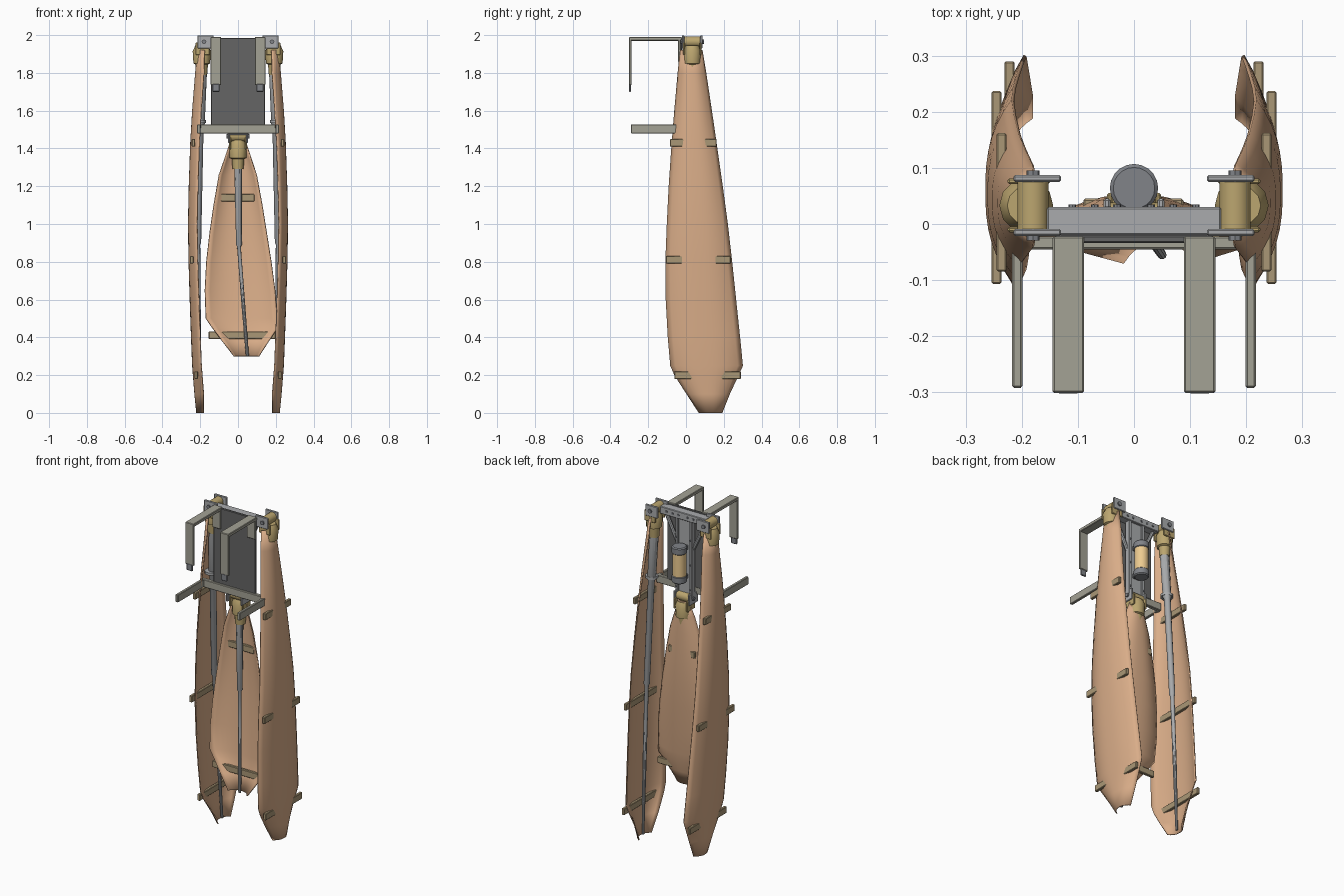
import bpy, bmesh, math
from mathutils import Vector

if "Cube" in bpy.data.objects:
    bpy.data.objects.remove(bpy.data.objects["Cube"])


def material(name, rgb):
    m = bpy.data.materials.new(name)
    m.diffuse_color = (*rgb, 1)
    m.use_nodes = True
    m.node_tree.nodes["Principled BSDF"].inputs["Base Color"].default_value = m.diffuse_color
    return m


COPPER = material("copper_shell", (0.70, 0.42, 0.25))
BRASS = material("brass", (0.50, 0.38, 0.16))
BATTEN = material("batten_brown", (0.40, 0.31, 0.18))
STRAP = material("strap_olive", (0.37, 0.36, 0.30))
DARK = material("dark_pad", (0.13, 0.13, 0.13))
STEEL = material("steel", (0.40, 0.41, 0.42))
GUN = material("dark_steel", (0.22, 0.23, 0.25))
AMBER = material("amber", (0.85, 0.60, 0.28))


def finish(name, bm, mat, smooth=True):
    bmesh.ops.recalc_face_normals(bm, faces=bm.faces)
    me = bpy.data.meshes.new(name)
    bm.to_mesh(me)
    bm.free()
    ob = bpy.data.objects.new(name, me)
    bpy.context.collection.objects.link(ob)
    me.materials.append(mat)
    if smooth:
        bpy.ops.object.select_all(action='DESELECT')
        bpy.context.view_layer.objects.active = ob
        ob.select_set(True)
        bpy.ops.object.shade_smooth_by_angle(angle=math.radians(35))
    return ob


def box(name, lo, hi, mat, bevel=0.003):
    """Box between two corners (in any order)."""
    bm = bmesh.new()
    bmesh.ops.create_cube(bm, size=1)
    for v in bm.verts:
        v.co = Vector([(a + b) / 2 + c * abs(b - a) for a, b, c in zip(lo, hi, v.co)])
    if bevel:
        bmesh.ops.bevel(bm, geom=bm.edges[:], offset=bevel, segments=1, affect='EDGES')
    return finish(name, bm, mat, False)


def stack(name, stations, mat, sides=12):
    """Capped tube through (x, y, z, radius) stations, rings lying flat."""
    bm = bmesh.new()
    rings = []
    for x, y, z, r in stations:
        rings.append([bm.verts.new((x + r * math.cos(2 * math.pi * i / sides),
                                    y + r * math.sin(2 * math.pi * i / sides), z))
                      for i in range(sides)])
    for a, b in zip(rings, rings[1:]):
        for i in range(sides):
            j = (i + 1) % sides
            bm.faces.new((a[i], a[j], b[j], b[i]))
    bm.faces.new(rings[0])
    bm.faces.new(rings[-1])
    return finish(name, bm, mat)


def rod(name, p, q, r, mat, sides=12):
    """Straight cylinder between two points."""
    p, q = Vector(p), Vector(q)
    bm = bmesh.new()
    bmesh.ops.create_cone(bm, cap_ends=True, segments=sides, radius1=r, radius2=r,
                          depth=(q - p).length)
    rot = (q - p).to_track_quat('Z', 'Y')
    for v in bm.verts:
        v.co = rot @ v.co + (p + q) / 2
    return finish(name, bm, mat)


def lerp_rows(rows, z):
    for a, b in zip(rows, rows[1:]):
        if a[0] >= z >= b[0]:
            t = (a[0] - z) / (a[0] - b[0])
            return [p + (q - p) * t for p, q in zip(a, b)]


def limb(name, P, rows, spar, bars, hinge, depth):
    """Folded wing or tail. Local axes: u across, w outward, z up."""
    # cupped sheet: rows are (z, u start, u end, crest w)
    bm = bmesh.new()
    cols, grid = 14, []
    for z, u0, u1, crest in rows:
        d = min(depth, (u1 - u0) * 0.3)
        grid.append([bm.verts.new(P(u0 + (u1 - u0) * i / cols,
                                    crest - d * abs(2 * i / cols - 1) ** 2.6, z))
                     for i in range(cols + 1)])
    for a, b in zip(grid, grid[1:]):
        for i in range(cols):
            bm.faces.new((a[i], a[i + 1], b[i + 1], b[i]))
    ob = finish(name + "_shell", bm, COPPER)
    mod = ob.modifiers.new("thickness", 'SOLIDIFY')
    mod.thickness, mod.offset = 0.006, 0

    # telescoping spar: (u, w, z, radius)
    stack(name + "_spar", [(*P(u, w, z), r) for u, w, z, r in spar], STEEL, 10)

    # crosswise battens with end clips poking past the sheet
    for k, (z, u0, u1) in enumerate(bars):
        w = lerp_rows(rows, z)[3] - 0.014
        box(f"{name}_batten_{k}", P(u0, w - 0.009, z - 0.02), P(u1, w + 0.009, z + 0.02), BATTEN)

    # hinge: knuckle, cheek plates, bolt and socket
    u, w, z = hinge
    rod(name + "_hinge_knuckle", P(u - 0.045, w, z), P(u + 0.045, w, z), 0.028, BRASS, 16)
    rod(name + "_hinge_bolt", P(u - 0.062, w, z), P(u + 0.062, w, z), 0.012, GUN, 8)
    for k, s in enumerate((-1, 1)):
        box(f"{name}_hinge_plate_{k}", P(u + s * 0.042, w - 0.05, z - 0.035),
            P(u + s * 0.054, w + 0.035, z + 0.034), STEEL)
        box(f"{name}_hinge_lug_{k}", P(u + s * 0.038, w - 0.03, z - 0.07),
            P(u + s * 0.048, w + 0.045, z - 0.005), BRASS)
    su, sw = u, w + 0.012
    stack(name + "_socket", [(*P(su, sw, z - d), r) for d, r in
                             ((0.02, 0.034), (0.05, 0.048), (0.115, 0.044),
                              (0.12, 0.033), (0.175, 0.029))], BRASS)


# side wings
wing_rows = [(1.92, -0.03, 0.085, 0.212), (1.80, -0.042, 0.105, 0.224),
             (1.60, -0.06, 0.135, 0.240), (1.43, -0.074, 0.16, 0.250),
             (1.20, -0.09, 0.193, 0.258), (1.0, -0.10, 0.22, 0.262),
             (0.80, -0.108, 0.243, 0.259), (0.60, -0.106, 0.264, 0.253),
             (0.40, -0.095, 0.285, 0.246), (0.25, -0.082, 0.30, 0.240),
             (0.20, -0.06, 0.277, 0.236), (0.10, 0.005, 0.23, 0.228), (0.0, 0.07, 0.19, 0.218)]
wing_spar = [(0.033, 0.188, 1.86, 0.026), (0.045, 0.200, 1.53, 0.024), (0.046, 0.201, 1.52, 0.019),
             (0.075, 0.212, 0.90, 0.017), (0.076, 0.212, 0.89, 0.012), (0.105, 0.207, 0.4, 0.011),
             (0.13, 0.198, 0.01, 0.007)]
wing_bars = [(1.43, -0.085, 0.162), (0.81, -0.107, 0.237), (0.20, -0.062, 0.29)]
for side, s in (("right", 1), ("left", -1)):
    limb(side + "_wing", lambda u, w, z, s=s: (s * w, u, z), wing_rows, wing_spar, wing_bars,
         (0.033, 0.18, 1.965), 0.046)
    stack(side + "_spar_collar", [(s * 0.206, 0.035, 1.535, 0.036), (s * 0.206, 0.035, 1.55, 0.036)],
          STEEL, 12)

# tail
tail_rows = [(1.45, -0.035, 0.035, 0.045), (1.36, -0.065, 0.065, 0.048), (1.26, -0.10, 0.098, 0.05),
             (1.10, -0.128, 0.128, 0.05), (0.95, -0.15, 0.152, 0.047), (0.80, -0.167, 0.176, 0.038),
             (0.65, -0.175, 0.196, 0.026), (0.50, -0.17, 0.207, 0.012),
             (0.45, -0.135, 0.209, 0.005), (0.38, -0.082, 0.162, -0.01), (0.30, -0.02, 0.11, -0.03)]
tail_spar = [(0, 0.015, 1.40, 0.022), (0.005, 0.01, 0.89, 0.015), (0.005, 0.01, 0.88, 0.010),
             (0.03, -0.025, 0.55, 0.010), (0.05, -0.055, 0.30, 0.008)]
limb("tail", lambda u, w, z: (u, w, z), tail_rows, tail_spar,
     [(1.14, -0.09, 0.088), (0.41, -0.155, 0.20)], (0, 0.01, 1.465), 0.042)

# back pad and frame
box("back_pad", (-0.142, -0.034, 1.52), (0.142, -0.02, 1.985), DARK)
box("shoulder_crossbar", (-0.155, -0.02, 1.935), (0.155, 0.03, 1.98), STEEL)
box("spine_plate", (-0.045, -0.02, 1.47), (0.045, 0.015, 1.94), STEEL)
for side, s in (("right", 1), ("left", -1)):
    rod(side + "_diagonal_brace", (s * 0.135, 0.0, 1.94), (s * 0.03, 0.0, 1.72), 0.011, STEEL, 8)
    box(side + "_spine_rail", (s * 0.038, -0.01, 1.47), (s * 0.056, 0.026, 1.94), STEEL)
    for k in range(3):
        x = s * (0.03 + 0.04 * k)
        rod(f"{side}_crossbar_rivet_{k}", (x, 0.028, 1.958), (x, 0.035, 1.958), 0.007, GUN, 8)
        z = 1.52 + 0.15 * k
        rod(f"{side}_rail_rivet_{k}", (s * 0.047, 0.024, z), (s * 0.047, 0.031, z), 0.006, GUN, 8)

# canister on the spine
stack("canister_glass", [(0, 0.064, 1.60, 0.039), (0, 0.064, 1.78, 0.039)], AMBER, 20)
for k, z in enumerate((1.575, 1.75)):
    stack(f"canister_cap_{k}", [(0, 0.064, z, 0.037), (0, 0.064, z + 0.006, 0.043),
                                (0, 0.064, z + 0.038, 0.043), (0, 0.064, z + 0.044, 0.037)], GUN, 20)
    box(f"canister_mount_{k}", (-0.025, 0.01, z + 0.008), (0.025, 0.05, z + 0.034), GUN)

# shoulder straps and waist belt
box("waist_belt_back", (-0.216, -0.045, 1.48), (0.216, -0.022, 1.527), STRAP)
for side, s in (("right", 1), ("left", -1)):
    box(side + "_waist_arm", (s * 0.199, -0.292, 1.48), (s * 0.217, -0.03, 1.527), STRAP)
    box(side + "_shoulder_strap_top", (s * 0.089, -0.301, 1.97), (s * 0.145, -0.022, 1.99), STRAP)
    box(side + "_shoulder_strap_front", (s * 0.089, -0.301, 1.735), (s * 0.145, -0.288, 1.989), STRAP)
    box(side + "_shoulder_strap_back", (s * 0.089, -0.043, 1.86), (s * 0.145, -0.03, 1.989), STRAP)
    box(side + "_strap_buckle", (s * 0.098, -0.302, 1.70), (s * 0.136, -0.291, 1.742), GUN)
